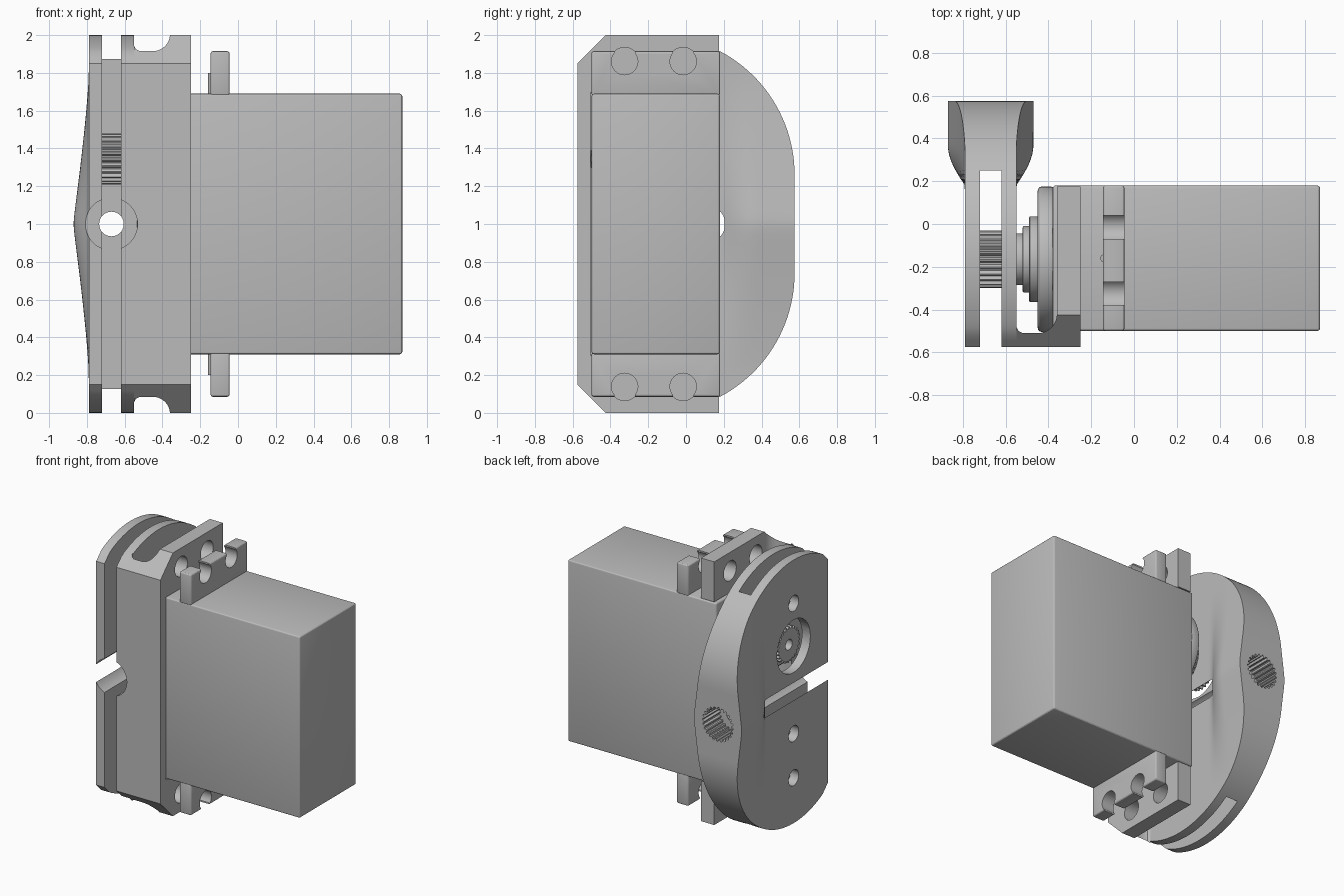
import bpy, bmesh, math
from mathutils import Vector

if "Cube" in bpy.data.objects:
    bpy.data.objects.remove(bpy.data.objects["Cube"])

grey = bpy.data.materials.new("plain grey")
grey.diffuse_color = (0.5, 0.5, 0.5, 1)
grey.use_nodes = True
grey.node_tree.nodes["Principled BSDF"].inputs["Base Color"].default_value = grey.diffuse_color
AX_Y, AX_Z = -0.165, 1.345          # servo shaft axis


def finish(name, bm):
    bmesh.ops.recalc_face_normals(bm, faces=bm.faces)
    me = bpy.data.meshes.new(name)
    bm.to_mesh(me)
    bm.free()
    me.materials.append(grey)
    ob = bpy.data.objects.new(name, me)
    bpy.context.collection.objects.link(ob)
    return ob


def prism(name, pts, axis, lo, hi):
    """Extrude a 2D outline along an axis ('x': pts are y,z; 'y': x,z; 'z': x,y)."""
    def place(p, d):
        a, b = p
        return {'x': (d, a, b), 'y': (a, d, b), 'z': (a, b, d)}[axis]
    bm = bmesh.new()
    face = bm.faces.new([bm.verts.new(place(p, lo)) for p in pts])
    ext = bmesh.ops.extrude_face_region(bm, geom=[face])
    move = Vector(place((0, 0), hi - lo))
    bmesh.ops.translate(bm, vec=move, verts=[v for v in ext['geom'] if isinstance(v, bmesh.types.BMVert)])
    return finish(name, bm)


def box(name, x0, x1, y0, y1, z0, z1):
    return prism(name, [(x0, y0), (x1, y0), (x1, y1), (x0, y1)], 'z', z0, z1)


def cyl(name, axis, a, b, r, lo, hi, n=40):
    pts = [(a + r * math.cos(2 * math.pi * i / n), b + r * math.sin(2 * math.pi * i / n)) for i in range(n)]
    return prism(name, pts, axis, lo, hi)


def spline(name, axis, a, b, r, lo, hi, teeth=24):
    pts = []
    for i in range(teeth * 4):
        t = 2 * math.pi * i / (teeth * 4)
        k = r if i % 4 < 2 else r * 0.88
        pts.append((a + k * math.cos(t), b + k * math.sin(t)))
    return prism(name, pts, axis, lo, hi)


def apply_mods(ob):
    bpy.ops.object.select_all(action='DESELECT')
    bpy.context.view_layer.objects.active = ob
    ob.select_set(True)
    for m in list(ob.modifiers):
        bpy.ops.object.modifier_apply(modifier=m.name)


def cut(ob, tool, op='DIFFERENCE'):
    m = ob.modifiers.new("cut", 'BOOLEAN')
    m.operation, m.solver, m.object = op, 'EXACT', tool
    apply_mods(ob)
    bpy.data.objects.remove(tool)


def bevel(ob, w):
    m = ob.modifiers.new("bevel", 'BEVEL')
    m.width, m.segments, m.limit_method, m.angle_limit = w, 3, 'ANGLE', math.radians(40)
    apply_mods(ob)


# Cable wheel: rounded D shape, swelling around the rear mounting socket
def swell(y, z):
    d = math.sqrt(((z - 1) / 0.76) ** 2 + 0.002) - 0.045
    f = max(0, 1 - max(0, d)) ** 1.3
    g = math.sin(math.pi / 2 * min(1, max(0, (y - 0.18) / 0.19)))
    return 0.08 * f * g


R, COLS, ROWS = 0.74, 46, 48
t0 = -math.asin(0.41 / R)
bm = bmesh.new()
sheets = []
for side in (-1, 1):
    sheet = []
    for i in range(COLS + 1):
        t = t0 + (math.pi / 2 - t0) * i / COLS
        y = -0.165 + R * math.sin(t)
        half = min(0.26 + R * math.cos(t), 0.85 + y + 0.575)
        col = []
        for j in range(ROWS + 1):
            z = 1 + half * (2 * j / ROWS - 1)
            col.append(bm.verts.new((-0.67 + side * (0.12 + swell(y, z)), y, z)))
        sheet.append(col)
    for a, b in zip(sheet, sheet[1:]):
        for j in range(ROWS):
            bm.faces.new((a[j], a[j + 1], b[j + 1], b[j]))
    sheets.append(sheet)
rims = []
for s in sheets:
    rims.append([c[0] for c in s] + s[-1][1:] + [c[-1] for c in s[-2::-1]] + s[0][-2:0:-1])
n = len(rims[0])
for i in range(n):
    k = (i + 1) % n
    bm.faces.new((rims[0][i], rims[0][k], rims[1][k], rims[1][i]))
wheel = finish("cable_wheel", bm)

cut(wheel, box("slot_cut", -0.72, -0.62, -0.7, 0.25, -0.1, 2.1))
cut(wheel, cyl("shaft_cut", 'x', AX_Y, AX_Z, 0.2, -0.9, -0.5))
for z in (0.345, 0.68, 1.67):
    cut(wheel, cyl("hole_cut", 'x', AX_Y, z, 0.06, -0.9, -0.5))
cut(wheel, cyl("access_cut", 'y', -0.67, 1, 0.138, -0.7, 0.205))
cut(wheel, cyl("bolt_cut", 'y', -0.67, 1, 0.065, 0.1, 0.7))
cut(wheel, spline("socket_cut", 'y', -0.67, 1, 0.13, 0.38, 0.7))

# Bracket: web and mounting flange with filleted inner corners
prof = [(-0.55, -0.575), (-0.25, -0.575), (-0.25, 0.175), (-0.36, 0.175), (-0.36, -0.42)]
prof += [(-0.45 + 0.09 * math.cos(a), -0.42 - 0.09 * math.sin(a))
         for a in [math.pi / 2 * i / 8 for i in range(1, 9)]]
prof += [(-0.52, -0.51), (-0.54, -0.5), (-0.55, -0.48)]
bracket = prism("bracket", prof, 'z', 0, 2)
cut(bracket, prism("chamfer", [(-0.575, 0.15), (-0.425, 0), (0.3, 0), (0.3, 2), (-0.425, 2), (-0.575, 1.85)],
                   'x', -1, 0), 'INTERSECT')
cut(bracket, box("servo_cut", -0.4, -0.2, -0.505, 0.3, 0.305, 1.695))
cut(bracket, cyl("access_cut", 'y', -0.67, 1, 0.138, -0.7, 0.205))
for z in (0.14, 1.86):
    for y in (-0.325, -0.015):
        cut(bracket, cyl("screw_cut", 'x', y, z, 0.075, -0.5, -0.2))

# Servo case and its slotted tabs
case = box("servo_case", -0.38, 0.87, -0.5, 0.18, 0.31, 1.69)
bevel(case, 0.014)
for name, s in (("upper_tab", 1), ("lower_tab", -1)):
    z0, z1 = sorted((1 + s * 0.68, 1 + s * 0.915))
    tab = box(name, -0.145, -0.045, -0.5, 0.18, z0, z1)
    bevel(tab, 0.012)
    for y in (-0.325, -0.015):
        cut(tab, cyl("tab_hole", 'x', y, 1 + s * 0.86, 0.07, -0.3, 0.1))
        w0, w1 = sorted((1 + s * 0.87, 1 + s * 1.0))
        cut(tab, box("tab_slot", -0.3, 0.1, y - 0.054, y + 0.054, w0, w1))
    cyl(name + "_rib", 'z', -0.14, -0.16, 0.018, *sorted((1 + s * 0.68, 1 + s * 0.8)), n=16)

# Stepped gear housing and splined output shaft
steps = [("gear_housing", 0.34, -0.45, -0.37), ("housing_step", 0.2, -0.49, -0.44),
         ("bearing_step", 0.155, -0.52, -0.48), ("shaft_collar", 0.12, -0.56, -0.51)]
for name, r, lo, hi in steps:
    ob = cyl(name, 'x', AX_Y, AX_Z, r, lo, hi, 64)
    bevel(ob, 0.02 if r > 0.3 else 0.006)
shaft = spline("output_shaft", 'x', AX_Y, AX_Z, 0.135, -0.75, -0.55)
cut(shaft, cyl("screw_cut", 'x', AX_Y, AX_Z, 0.04, -0.9, -0.62, 24))

# Smooth shading with sharp edges kept
for ob in bpy.data.objects:
    bpy.ops.object.select_all(action='DESELECT')
    bpy.context.view_layer.objects.active = ob
    ob.select_set(True)
    bpy.ops.object.shade_smooth_by_angle(angle=math.radians(28))
